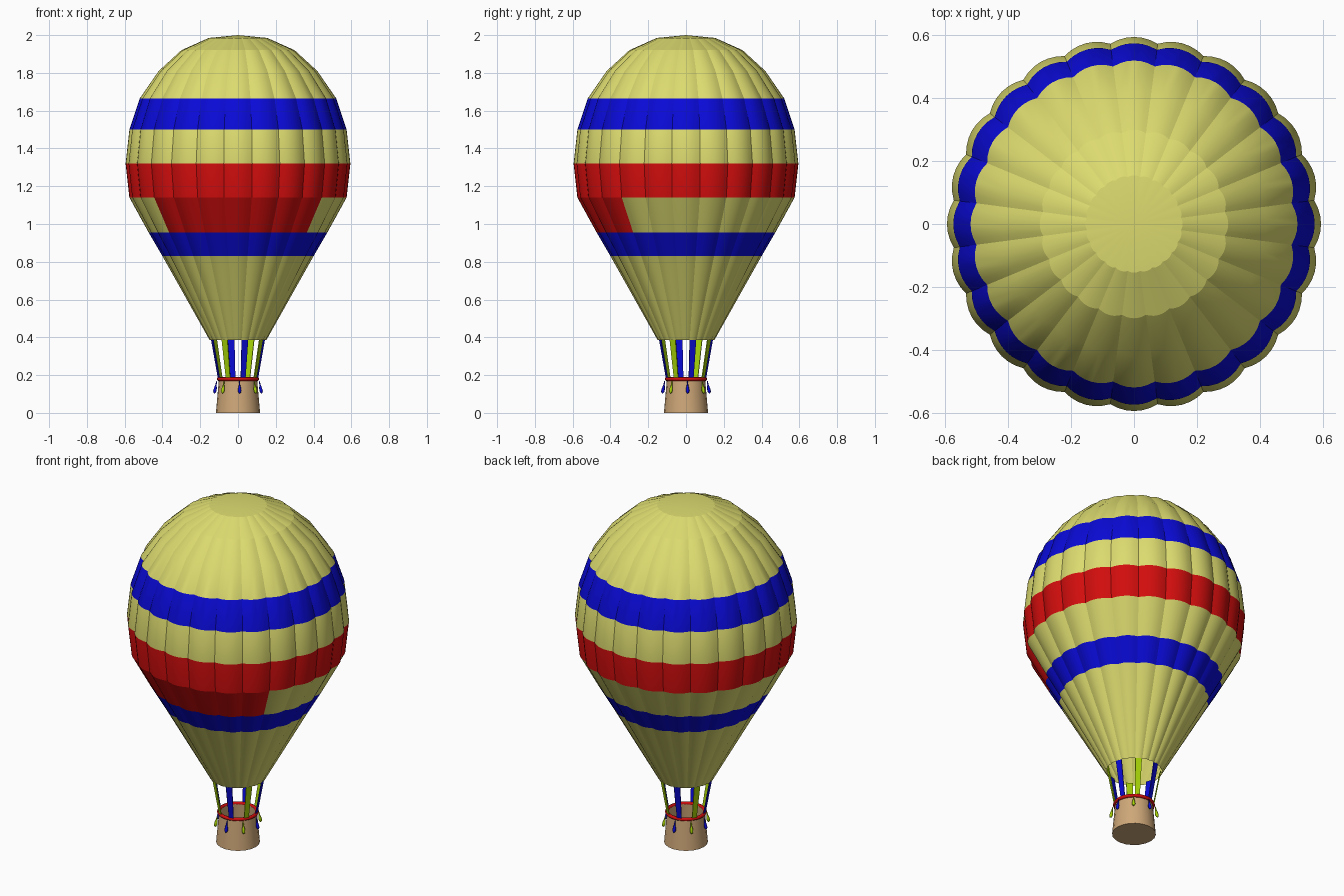
import bpy, bmesh, math
from math import sin, cos, pi, radians
from mathutils import Vector

if "Cube" in bpy.data.objects:
    bpy.data.objects.remove(bpy.data.objects["Cube"])


def material(name, rgb):
    m = bpy.data.materials.new(name)
    m.diffuse_color = (*rgb, 1)
    m.use_nodes = True
    m.node_tree.nodes["Principled BSDF"].inputs["Base Color"].default_value = m.diffuse_color
    return m


YELLOW = material("pale yellow", (0.72, 0.71, 0.16))
BLUE = material("royal blue", (0.003, 0.003, 0.68))
RED = material("red", (0.64, 0.004, 0.004))
LIME = material("lime green", (0.38, 0.64, 0.002))
TAN = material("wicker tan", (0.62, 0.39, 0.19))


def make(name, bm, mats, angle):
    me = bpy.data.meshes.new(name)
    bm.to_mesh(me)
    bm.free()
    ob = bpy.data.objects.new(name, me)
    bpy.context.collection.objects.link(ob)
    for m in mats:
        me.materials.append(m)
    bpy.ops.object.select_all(action='DESELECT')
    ob.select_set(True)
    bpy.context.view_layer.objects.active = ob
    bpy.ops.object.shade_smooth_by_angle(angle=radians(angle))
    return ob


def around(a, r, z):
    """Point at angle a from the front, turning towards +x."""
    return Vector((r * sin(a), -r * cos(a), z))


def lathe(bm, profile, n, scale=lambda i: 1.0, offset=0.0, close=False):
    """Revolve (r, z) points; returns faces as (face, band, column)."""
    rings = []
    for r, z in profile:
        if r < 1e-5:
            rings.append([bm.verts.new((0, 0, z))] * n)
        else:
            rings.append([bm.verts.new(around(2 * pi * i / n + offset, r * scale(i), z))
                          for i in range(n)])
    if close:
        rings.append(rings[0])
    out = []
    for k in range(len(rings) - 1):
        for i in range(n):
            j = (i + 1) % n
            vs = [rings[k][i], rings[k][j], rings[k + 1][j], rings[k + 1][i]]
            out.append((bm.faces.new(list(dict.fromkeys(vs))), k, i))
    return out


# Envelope: 24 bulging gores, coloured by band
GORES, SEG = 24, 6
profile = [(0.15, 0.385), (0.282, 0.62), (0.40, 0.83), (0.473, 0.955), (0.575, 1.14),
           (0.595, 1.32), (0.575, 1.50), (0.52, 1.665), (0.42, 1.81), (0.30, 1.92),
           (0.155, 1.985), (0, 2.0)]


def gore_bulge(i):
    t = (i % SEG) / SEG * 2 - 1
    return 1 - 0.028 * t * t


bm = bmesh.new()
band_colour = {2: 1, 4: 2, 6: 1}
for f, k, i in lathe(bm, profile, GORES * SEG, gore_bulge, -pi / GORES):
    f.material_index = band_colour.get(k, 0)
    gore = i // SEG
    if k == 3 and min(gore, GORES - gore) <= 3:   # front red panel
        f.material_index = 2
make("envelope", bm, [YELLOW, BLUE, RED], 16)

# Basket: open tapered tub with a thin wall
bm = bmesh.new()
lathe(bm, [(0, 0), (0.117, 0), (0.101, 0.18), (0.093, 0.18), (0.105, 0.012), (0, 0.012)], 20)
make("basket", bm, [TAN], 30)

# Rim ring
bm = bmesh.new()
lathe(bm, [(0.102 + 0.010 * cos(a), 0.179 + 0.010 * sin(a))
           for a in (2 * pi * k / 8 for k in range(8))], 32, close=True)
bmesh.ops.recalc_face_normals(bm, faces=bm.faces)
make("basket_rim", bm, [RED], 50)

# Eight straps and hanging drops in alternating colours
drop = [(0, 0.102), (0.006, 0.106), (0.0095, 0.116), (0.008, 0.130), (0.004, 0.148), (0.002, 0.168), (0, 0.17)]
for s in range(8):
    colour = BLUE if s % 2 == 0 else LIME
    a = radians(45 * s + 15)
    side = Vector((cos(a), sin(a), 0))
    out = around(a, 0.0025, 0)
    bm = bmesh.new()
    vs = []
    for r, z, w in ((0.103, 0.175, 0.013), (0.142, 0.395, 0.018)):
        c = around(a, r, z)
        vs.append([bm.verts.new(c + side * w * u + out * v)
                   for u, v in ((-1, -1), (1, -1), (1, 1), (-1, 1))])
    for i in range(4):
        j = (i + 1) % 4
        bm.faces.new((vs[0][i], vs[0][j], vs[1][j], vs[1][i]))
    bm.faces.new(vs[0][::-1])
    bm.faces.new(vs[1])
    bmesh.ops.recalc_face_normals(bm, faces=bm.faces)
    make(f"strap_{s + 1}", bm, [colour], 30)

    b = radians(45 * s + 4)
    bm = bmesh.new()
    lathe(bm, drop, 10)
    for v in bm.verts:   # lean outwards towards the tip
        v.co += around(b, 0.113 + (0.17 - v.co.z) * 0.18, 0)
    make(f"hanging_drop_{s + 1}", bm, [colour], 40)
